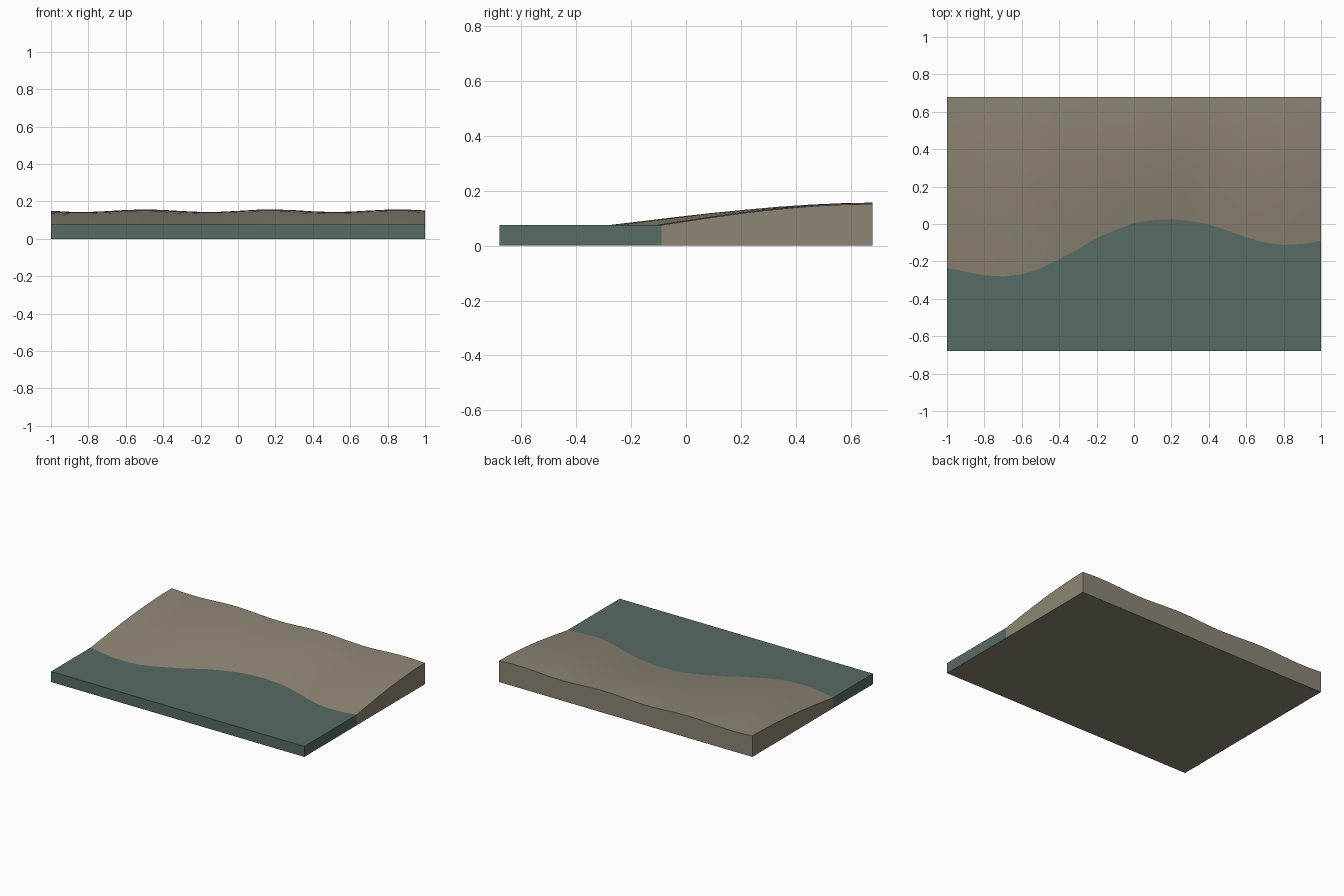
import bpy, bmesh, math

if "Cube" in bpy.data.objects:
    bpy.data.objects.remove(bpy.data.objects["Cube"])

W, D, WATER_Z = 1.0, 0.68, 0.075
# shoreline y at x = -1 .. 1 in steps of 0.1
SHORE = [-0.235, -0.256, -0.275, -0.28, -0.27, -0.237, -0.188, -0.135, -0.075, -0.033,
         0.005, 0.02, 0.026, 0.016, -0.003, -0.035, -0.07, -0.1, -0.112, -0.107, -0.09]
COLS = len(SHORE) - 1


def material(name, rgb):
    m = bpy.data.materials.new(name)
    m.diffuse_color = (*rgb, 1)
    m.use_nodes = True
    m.node_tree.nodes["Principled BSDF"].inputs["Base Color"].default_value = m.diffuse_color
    return m


sand = material("sand", (0.270, 0.238, 0.178))
sea = material("sea green", (0.096, 0.147, 0.125))


def slab(name, rows, surface, mats):
    """Solid with a gridded top surface(x, shore, t), vertical walls and a flat base."""
    bm = bmesh.new()
    top = []
    for i, s in enumerate(SHORE):
        x = -W + 2 * W * i / COLS
        top.append([bm.verts.new(surface(x, s, j / rows)) for j in range(rows + 1)])
    base = [[bm.verts.new((v.co.x, v.co.y, 0)) for v in col] for col in top]
    for i in range(COLS):
        for j in range(rows):
            bm.faces.new((top[i][j], top[i+1][j], top[i+1][j+1], top[i][j+1]))
            bm.faces.new((base[i][j], base[i][j+1], base[i+1][j+1], base[i+1][j]))
        for j in (0, rows):
            bm.faces.new((top[i][j], top[i+1][j], base[i+1][j], base[i][j]))
    for i in (0, COLS):
        for j in range(rows):
            bm.faces.new((top[i][j], top[i][j+1], base[i][j+1], base[i][j]))
    bmesh.ops.recalc_face_normals(bm, faces=bm.faces[:])
    # underside takes the last material
    for f in bm.faces:
        f.material_index = len(mats) - 1 if f.normal.z < -0.5 else 0
    me = bpy.data.meshes.new(name)
    bm.to_mesh(me)
    bm.free()
    for m in mats:
        me.materials.append(m)
    ob = bpy.data.objects.new(name, me)
    bpy.context.collection.objects.link(ob)
    bpy.ops.object.select_all(action='DESELECT')
    ob.select_set(True)
    bpy.context.view_layer.objects.active = ob
    bpy.ops.object.shade_smooth_by_angle(angle=math.radians(30))


# land rising from the shoreline to a gently rippled back edge
def land(x, s, t):
    ripple = 0.007 * t * math.cos(9.3 * (x - 0.18))
    return x, s + (D - s) * t, WATER_Z + 0.075 * math.sin(t * math.pi / 2) + ripple


# flat water from the front edge to the shoreline
def water(x, s, t):
    return x, -D + (s + D) * t, WATER_Z


slab("beach", 8, land, [sand])
slab("water", 1, water, [sea, sand])
